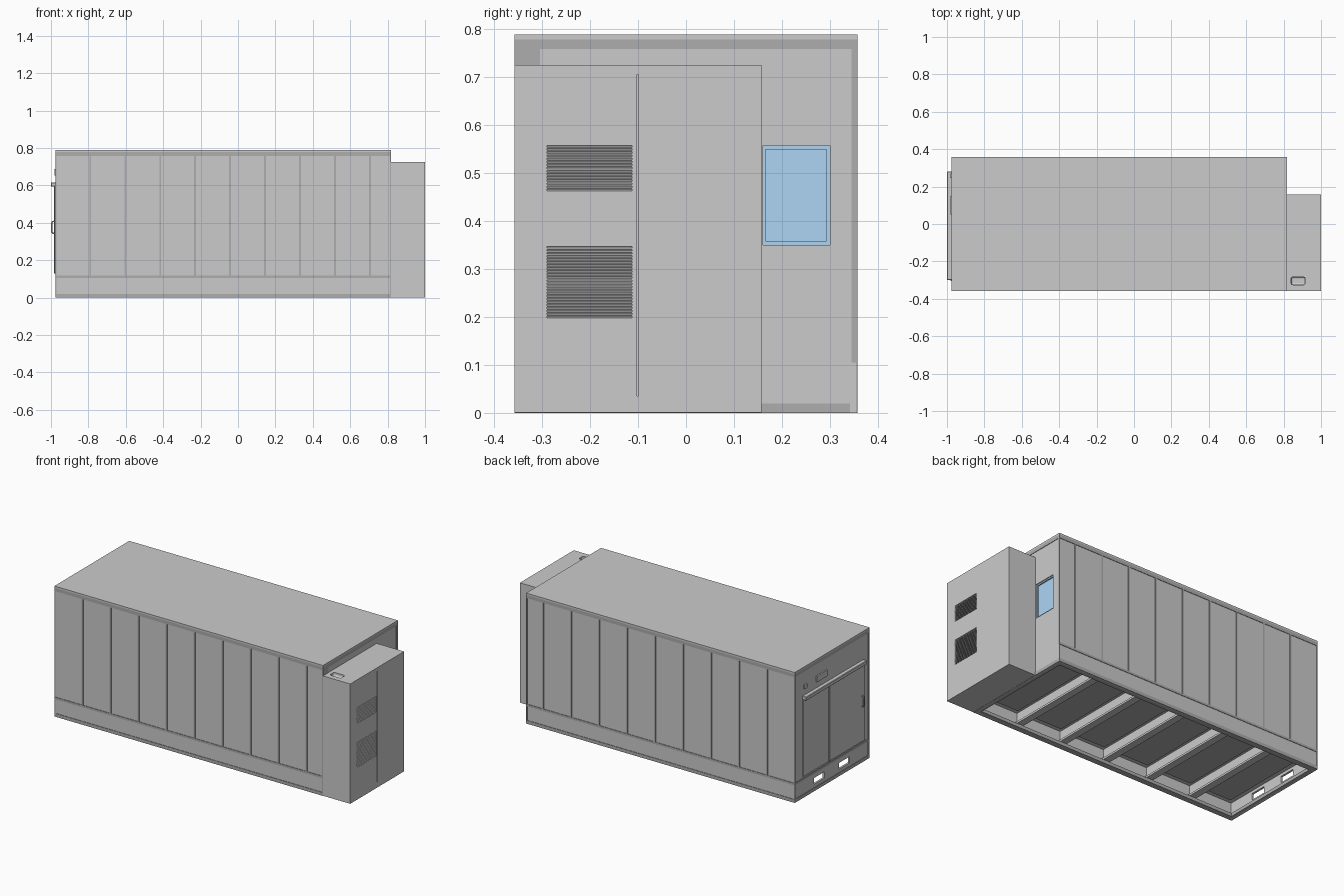
import bpy, bmesh, math
from mathutils import Vector

if "Cube" in bpy.data.objects:
    bpy.data.objects.remove(bpy.data.objects["Cube"])


def material(name, rgb):
    m = bpy.data.materials.new(name)
    m.diffuse_color = (*rgb, 1)
    m.use_nodes = True
    m.node_tree.nodes["Principled BSDF"].inputs["Base Color"].default_value = m.diffuse_color
    return m


DARK = material("dark_trim", (0.42, 0.42, 0.42))
GLASS = material("window_blue", (0.42, 0.66, 0.9))


def boxes(name, items, mat=None):
    """One object made of boxes, each given as a low and a high corner."""
    bm = bmesh.new()
    for lo, hi in items:
        lo, hi = Vector(lo), Vector(hi)
        vs = bmesh.ops.create_cube(bm, size=1)["verts"]
        for v in vs:
            v.co = (lo + hi) / 2 + v.co * (hi - lo)
    me = bpy.data.meshes.new(name)
    bm.to_mesh(me)
    bm.free()
    ob = bpy.data.objects.new(name, me)
    bpy.context.collection.objects.link(ob)
    if mat:
        me.materials.append(mat)
    return ob


def apply(ob, mod):
    bpy.context.view_layer.objects.active = ob
    bpy.ops.object.modifier_apply(modifier=mod.name)


def cut(ob, items, round_edges=0):
    """Cut boxes out of an object; round_edges softens the cutter's corners."""
    c = boxes("cutter", items)
    c.hide_render = True
    if round_edges:
        b = c.modifiers.new("round", "BEVEL")
        b.width, b.segments = round_edges, 4
    m = ob.modifiers.new("cut", "BOOLEAN")
    m.object, m.solver, m.operation = c, "EXACT", "DIFFERENCE"
    apply(ob, m)
    bpy.data.objects.remove(c)


def pair(lo, hi):
    """A box and its mirror across y."""
    return [(lo, hi), ((lo[0], -hi[1], lo[2]), (hi[0], -lo[1], hi[2]))]


X0, X1, W, T = -0.977, 0.818, 0.357, 0.003   # body ends, half width, trim depth
FLOOR, TOP = 0.095, 0.78

# main body, with the window recess in its right end
body = boxes("container_body", [((X0 + T, -W + T, FLOOR), (X1 - T, W - T, TOP))])
cut(body, [((X1 - 0.025, 0.16, 0.35), (X1 + 0.1, 0.30, 0.557))])
boxes("roof", [((X0, -W, 0.778), (X1, W, 0.788))])

# window pane and frame inside the recess
boxes("window_pane", [((X1 - 0.025, 0.16, 0.35), (X1 - 0.015, 0.30, 0.557))], GLASS)
xa, xb = X1 - 0.018, X1 - 0.008
boxes("window_frame", [
    ((xa, 0.158, 0.348), (xb, 0.166, 0.559)), ((xa, 0.293, 0.348), (xb, 0.302, 0.559)),
    ((xa, 0.158, 0.348), (xb, 0.302, 0.358)), ((xa, 0.158, 0.549), (xb, 0.302, 0.559))], GLASS)

# trim strips around the walls
trim = []
for z0, z1 in ((0.105, 0.118), (0.758, 0.778)):
    trim += pair((X0, W - 0.006, z0), (X1, W, z1))
    trim.append(((X0, -W, z0), (X0 + 0.006, W, z1)))
trim.append(((X1 - 0.006, -W, 0.758), (X1, W, 0.778)))
for i in range(9):
    x = -0.79 + i * 0.187
    trim += pair((x - 0.005, W - 0.006, 0.118), (x + 0.005, W, 0.758))
for xs in ((X0, X0 + 0.006), (X1 - 0.006, X1)):
    trim += pair((xs[0], W - 0.012, 0.02), (xs[1], W, 0.758))
boxes("wall_trim", trim, DARK)
boxes("corner_block", [((X1 - 0.01, -0.348, 0.725), (X1, -0.304, 0.758))], DARK)

# base skirt with two lifting slots in the left end
boxes("side_skirts", pair((X0, W - 0.015, 0.0), (X1, W - T, 0.105)))
boxes("right_skirt", [((X1 - 0.015, -W + T, 0), (X1 - T, W - T, 0.105))])
left = boxes("left_skirt", [((X0 + T, -W + T, 0), (X0 + 0.015, W - T, 0.105))])
slots = pair((X0 - 0.1, 0.07, 0.04), (X0 + 0.1, 0.17, 0.078))
cut(left, slots)
boxes("base_flange",
      pair((X0, W - 0.035, 0), (X1, W, 0.02))
      + [((X0, -W, 0), (X0 + 0.03, W, 0.02)), ((X1 - 0.03, -W, 0), (X1, W, 0.02))], DARK)

# floor beams and raised insulation panels between them
beam_x = [-0.68 + 0.3 * i for i in range(5)]
boxes("floor_beams", [b for x in beam_x for b in (
    ((x - 0.006, -W + 0.015, 0.02), (x + 0.006, W - 0.015, FLOOR)),
    ((x - 0.022, -W + 0.015, 0.02), (x + 0.022, W - 0.015, 0.032)))])
edges = [X0 + 0.02] + beam_x + [X1 - 0.02]
boxes("floor_panels", [((a + 0.035, -0.30, 0.08), (b - 0.035, 0.30, FLOOR))
                       for a, b in zip(edges, edges[1:])], DARK)

# equipment cabinet on the right end, with door seam, vents and top opening
CX = 1.0
cab = boxes("equipment_cabinet", [((X1 - 0.001, -W, 0.001), (CX, 0.157, 0.725))])
vents = ((0.195, 0.347, 24), (0.46, 0.557, 15))
cut(cab, [((CX - 0.012, -0.29, a), (CX + 0.1, -0.113, b)) for a, b, n in vents]
    + [((CX - 0.006, -0.102, 0.035), (CX + 0.1, -0.0985, 0.705))])
cut(cab, [((0.84, -0.325, 0.705), (0.915, -0.283, 0.80))], 0.01)

# tilted vent slats
slats = []
for a, b, n in vents:
    p = (b - a) / n
    slats += [((CX - 0.010, -0.29, a + i * p), (CX - 0.001, -0.113, a + i * p + 0.0025))
              for i in range(n)]
ob = boxes("vent_slats", slats)
for v in ob.data.vertices:
    if v.co.x < CX - 0.005:
        v.co.z += 0.003

# sliding door on the left end
boxes("sliding_door", [((-0.982, -0.305, 0.13), (X0 + 0.004, 0.02, 0.60)),
                       ((-0.980, 0.04, 0.13), (X0 + 0.004, 0.28, 0.60))])
boxes("door_edge_strip", [((-0.983, 0.02, 0.13), (X0 + 0.004, 0.04, 0.60))], DARK)
rail = boxes("door_rail", [((-1.0, -0.30, 0.593), (X0 + 0.004, 0.28, 0.616))])
m = rail.modifiers.new("soft", "BEVEL")
m.width, m.segments = 0.003, 1
apply(rail, m)
boxes("end_light", [((-0.982, 0.05, 0.652), (X0 + 0.004, 0.15, 0.688))])
boxes("end_switch", [((-0.982, 0.245, 0.655), (X0 + 0.004, 0.27, 0.68))])

# bent bar handle
cu = bpy.data.curves.new("door_handle", "CURVE")
cu.dimensions, cu.bevel_depth, cu.bevel_resolution = "3D", 0.004, 2
sp = cu.splines.new("POLY")
pts = [(-0.978, 0.342), (-0.992, 0.345), (-0.996, 0.352), (-0.996, 0.398), (-0.992, 0.406), (-0.978, 0.409)]
sp.points.add(len(pts) - 1)
for p, (x, z) in zip(sp.points, pts):
    p.co = (x, -0.275, z, 1)
bpy.context.collection.objects.link(bpy.data.objects.new("door_handle", cu))
